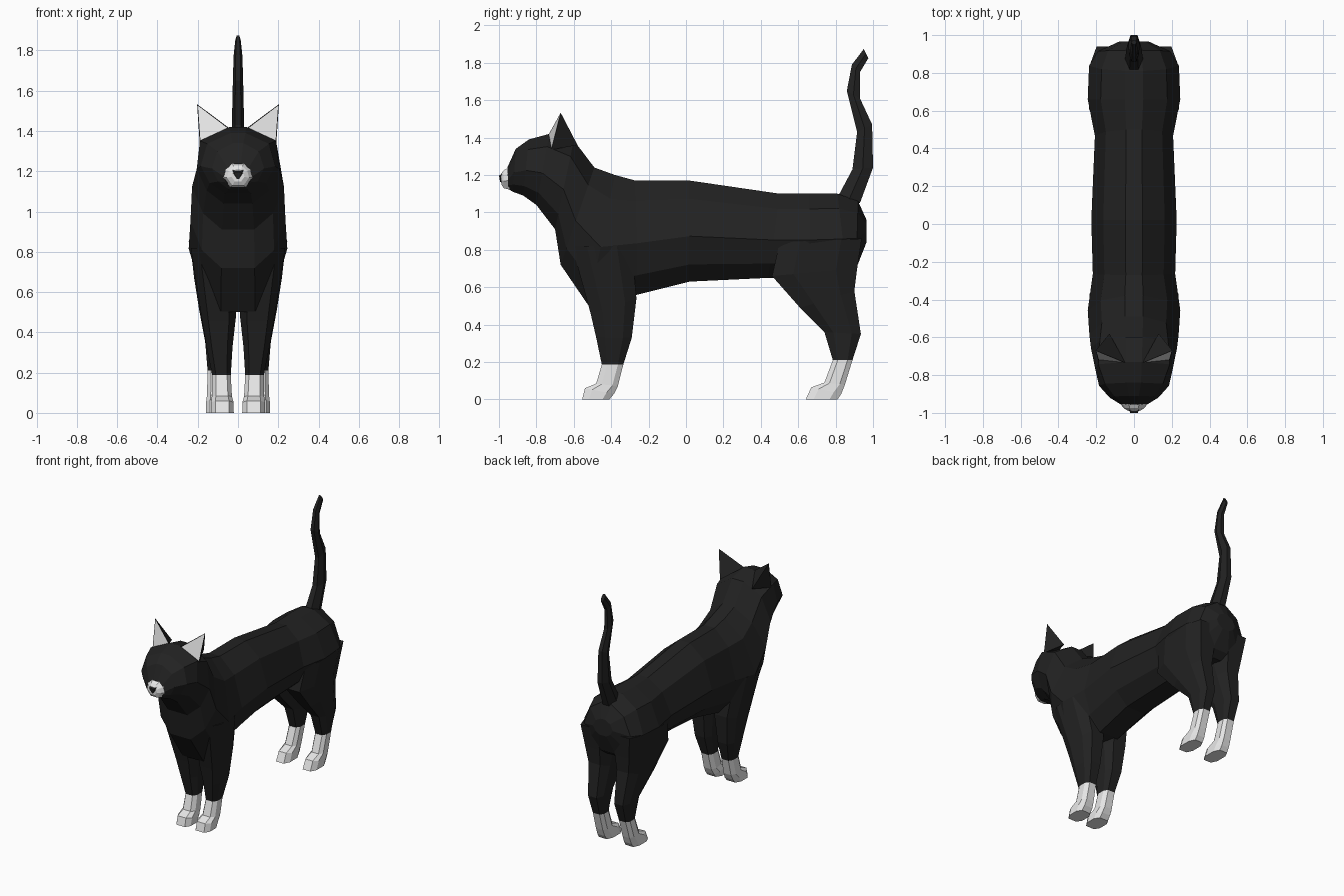
import bpy, bmesh


def material(name, v):
    m = bpy.data.materials.new(name)
    m.diffuse_color = (v, v, v, 1)
    return m


BLACK = material("black fur", 0.016)
WHITE = material("white fur", 0.8)


def finish(name, bm, mats):
    bmesh.ops.recalc_face_normals(bm, faces=bm.faces)
    me = bpy.data.meshes.new(name)
    bm.to_mesh(me)
    bm.free()
    for m in mats:
        me.materials.append(m)
    ob = bpy.data.objects.new(name, me)
    bpy.context.collection.objects.link(ob)
    return ob


def loft(name, rings, profile, mats, split=99, side=1):
    """Skin rings (ya, za, yb, zb, half width, centre x, shoulder scale).
    profile holds (t from a to b, width factor); segments from `split` on use material 1."""
    bm = bmesh.new()
    loops = []
    for ya, za, yb, zb, hw, *rest in rings:
        xc = rest[0] if rest else 0
        s = rest[1] if len(rest) > 1 else 1
        half = [(t, w * hw * (s if i == 1 else 1)) for i, (t, w) in enumerate(profile)]
        outline = half + [(t, -w) for t, w in reversed(half)]
        loops.append([bm.verts.new((side * (xc + w), ya + (yb - ya) * t, za + (zb - za) * t))
                      for t, w in outline])
    n = len(loops[0])
    for k in range(len(loops) - 1):
        a, b = loops[k], loops[k + 1]
        for i in range(n):
            j = (i + 1) % n
            f = bm.faces.new((a[i], a[j], b[j], b[i]))
            f.material_index = int(k >= split)
    bm.faces.new(loops[0])
    bm.faces.new(loops[-1]).material_index = int(split < 99)
    return finish(name, bm, mats)


# head, neck and torso: one skin from muzzle to rump
TORSO = [(0, .2), (.18, .72), (.55, 1), (.83, .76), (1, .35)]
loft("body", [
    (-.955, 1.24, -.95, 1.125, .075, 0, 1.0),
    (-.91, 1.34, -.925, 1.11, .13, 0, 1.1),
    (-.84, 1.39, -.87, 1.09, .185, 0, 1.15),
    (-.73, 1.42, -.80, 1.04, .205, 0, 1.28),
    (-.60, 1.385, -.70, .91, .228, 0, 1.1),
    (-.49, 1.24, -.67, .72, .236, 0, 1.0),
    (-.38, 1.20, -.52, .50, .245, 0, 1.0),
    (-.27, 1.17, -.26, .56, .218, 0, 1.0),
    (.02, 1.17, .02, .63, .226, 0, 1.0),
    (.50, 1.10, .44, .65, .207, 0, 1.0),
    (.66, 1.10, .66, .65, .245, 0, 1.0),
    (.81, 1.10, .86, .66, .238, 0, 1.0),
    (.92, 1.06, .91, .70, .19, 0, 1.0),
    (.965, .96, .965, .84, .08, 0, 1.0),
], TORSO, [BLACK])

# muzzle and nose
loft("muzzle", [(-.945, 1.243, -.945, 1.122, .077),
                (-.975, 1.225, -.975, 1.13, .055),
                (-.99, 1.205, -.987, 1.15, .032)],
     [(0, .4), (.25, .85), (.6, 1), (1, .5)], [WHITE])
loft("nose", [(-.975, 1.21, -.975, 1.158, .034), (-1.0, 1.197, -.994, 1.162, .022)],
     [(0, .9), (.35, .8), (1, .15)], [BLACK])

# tail
loft("tail", [(.81, 1.08, .93, 1.05, .048), (.89, 1.23, 1.0, 1.24, .037),
              (.915, 1.43, .995, 1.47, .03), (.86, 1.65, .93, 1.61, .026),
              (.887, 1.79, .93, 1.75, .022), (.95, 1.873, .975, 1.825, .014)],
     [(0, .5), (.5, 1), (1, .5)], [BLACK])

# legs with white paws
LEG = [(0, .6), (.25, 1), (.75, 1), (1, .6)]
FRONT = [(-.61, .82, -.29, .82, .11, .125),
         (-.51, .46, -.265, .54, .086, .096),
         (-.48, .33, -.29, .33, .065, .092),
         (-.45, .187, -.335, .187, .046, .082),
         (-.48, .085, -.365, .07, .05, .08),
         (-.54, .06, -.385, .03, .056, .078),
         (-.555, 0, -.41, 0, .057, .078)]
HIND = [(.50, .84, .94, .86, .1, .138),
        (.46, .66, .915, .70, .098, .12),
        (.61, .49, .90, .58, .078, .115),
        (.74, .36, .935, .35, .057, .106),
        (.785, .21, .89, .21, .045, .106),
        (.74, .09, .85, .08, .046, .108),
        (.67, .065, .83, .03, .05, .108),
        (.64, 0, .81, 0, .052, .108)]
for side, label in ((1, "right"), (-1, "left")):
    loft("front_leg_" + label, FRONT, LEG, [BLACK, WHITE], 3, side)
    loft("hind_leg_" + label, HIND, LEG, [BLACK, WHITE], 4, side)

    # ear: pyramid with an inset white front
    bm = bmesh.new()
    outer, inner, back, tip = [bm.verts.new((side * x, y, z)) for x, y, z in (
        (.19, -.72, 1.335), (.045, -.735, 1.415), (.13, -.58, 1.36), (.203, -.67, 1.533))]
    front = bm.faces.new((outer, inner, tip))
    for tri in ((inner, back, tip), (back, outer, tip), (outer, back, inner)):
        bm.faces.new(tri)
    bmesh.ops.recalc_face_normals(bm, faces=bm.faces)
    bmesh.ops.inset_individual(bm, faces=[front], thickness=.009)
    front.material_index = 1
    finish("ear_" + label, bm, [BLACK, WHITE])
